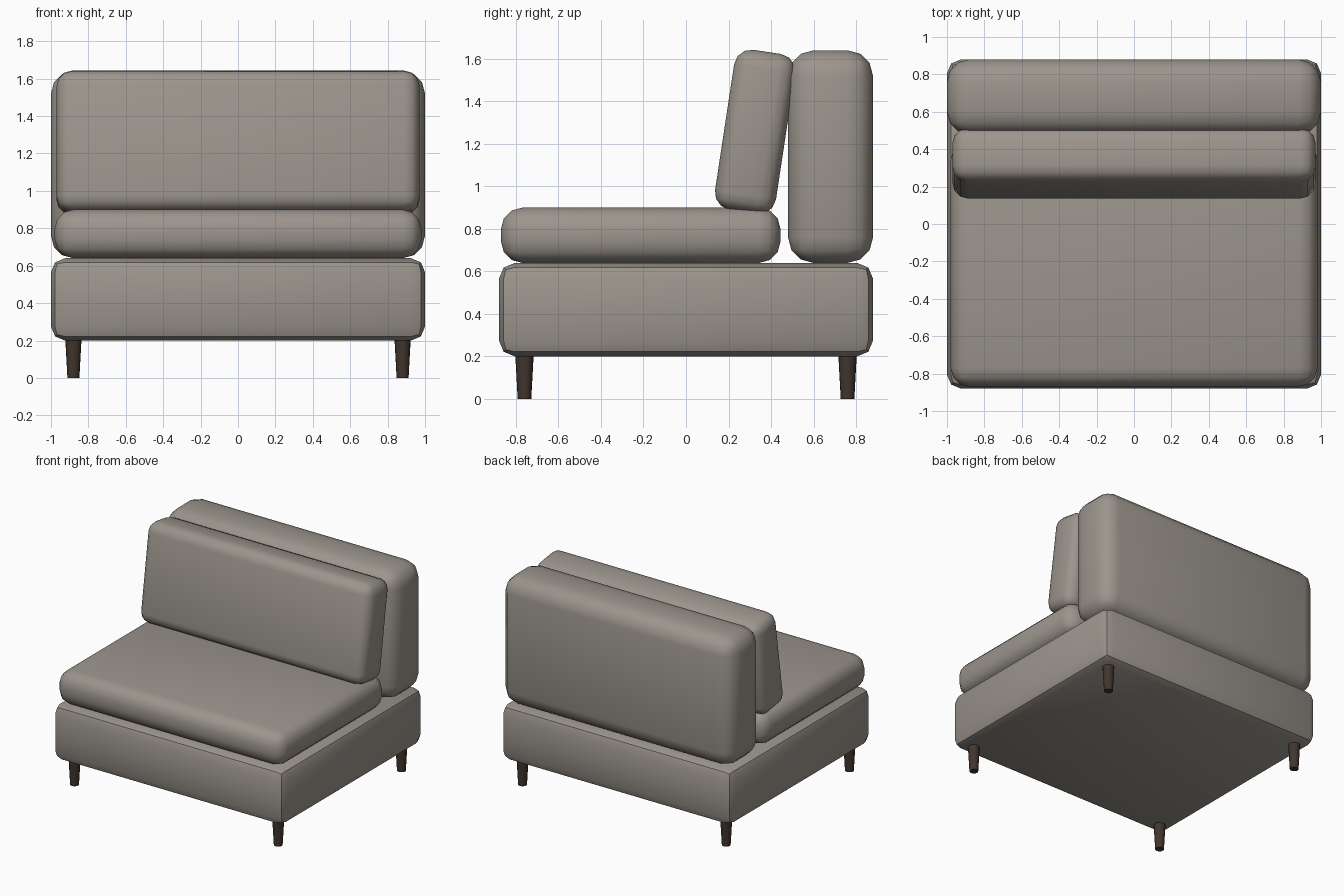
import bpy
import math

if "Cube" in bpy.data.objects:
    bpy.data.objects.remove(bpy.data.objects["Cube"])


def material(name, color):
    m = bpy.data.materials.new(name)
    m.diffuse_color = (*color, 1)
    m.use_nodes = True
    m.node_tree.nodes["Principled BSDF"].inputs["Base Color"].default_value = m.diffuse_color
    return m


fabric = material("fabric", (0.33, 0.30, 0.265))
wood = material("dark_wood", (0.055, 0.036, 0.027))


def finish(ob, name, mat):
    ob.name = name
    ob.data.materials.append(mat)
    bpy.ops.object.shade_smooth_by_angle(angle=math.radians(31))


def padded_box(name, size, center, bevel, segments, tilt=0.0):
    bpy.ops.mesh.primitive_cube_add(size=1, location=center)
    ob = bpy.context.object
    ob.scale = size
    bpy.ops.object.transform_apply(location=False, rotation=False, scale=True)
    mod = ob.modifiers.new("rounded_edges", "BEVEL")
    mod.width = bevel
    mod.segments = segments
    bpy.ops.object.modifier_apply(modifier=mod.name)
    ob.rotation_euler.x = tilt
    finish(ob, name, fabric)


# Upholstered parts
padded_box("base", (2.0, 1.76, 0.44), (0, 0, 0.42), 0.075, 2)
padded_box("seat_cushion", (1.96, 1.315, 0.26), (0, -0.213, 0.77), 0.10, 3)
padded_box("backrest", (2.0, 0.40, 1.0), (0, 0.68, 1.14), 0.12, 3)
padded_box("back_cushion", (1.94, 0.29, 0.76), (0, 0.325, 1.257), 0.08, 3,
           tilt=-math.radians(8.6))

# Tapered legs
for y, row in ((-0.76, "front"), (0.76, "back")):
    for x, side in ((-0.88, "left"), (0.88, "right")):
        bpy.ops.mesh.primitive_cone_add(vertices=16, radius1=0.032, radius2=0.044,
                                        depth=0.22, location=(x, y, 0.11))
        finish(bpy.context.object, f"{row}_{side}_leg", wood)
